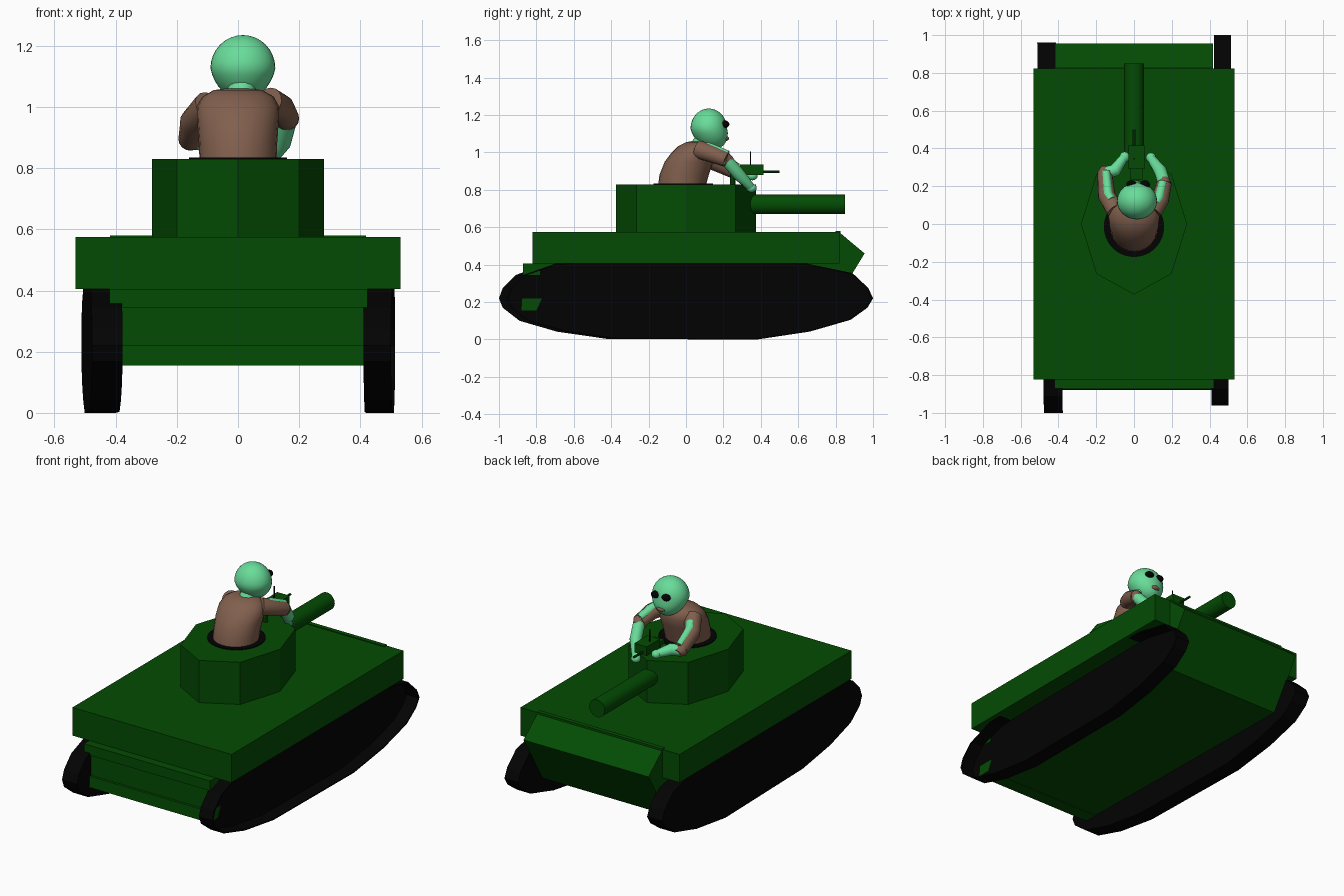
import bpy, bmesh, math
from mathutils import Vector

if "Cube" in bpy.data.objects:
    bpy.data.objects.remove(bpy.data.objects["Cube"])


def material(name, rgb):
    m = bpy.data.materials.new(name)
    m.use_nodes = True
    m.diffuse_color = (*rgb, 1)
    m.node_tree.nodes["Principled BSDF"].inputs["Base Color"].default_value = (*rgb, 1)
    return m


GREEN = material("army green", (0.001, 0.071, 0.001))
BLACK = material("track black", (0.0008, 0.0008, 0.0008))
SKIN = material("mint skin", (0.14, 0.72, 0.32))
BROWN = material("brown cloth", (0.22, 0.115, 0.075))


def finish(name, bm, mat, smooth=False):
    bmesh.ops.recalc_face_normals(bm, faces=bm.faces)
    mesh = bpy.data.meshes.new(name)
    bm.to_mesh(mesh)
    bm.free()
    mesh.materials.append(mat)
    ob = bpy.data.objects.new(name, mesh)
    bpy.context.collection.objects.link(ob)
    if smooth:
        bpy.ops.object.select_all(action="DESELECT")
        ob.select_set(True)
        bpy.context.view_layer.objects.active = ob
        bpy.ops.object.shade_smooth_by_angle(angle=math.radians(40))
    return ob


def loft(name, rings, mat, smooth=False):
    """Skin a list of equal-length point rings and cap both ends."""
    bm = bmesh.new()
    loops = [[bm.verts.new(p) for p in ring] for ring in rings]
    for a, b in zip(loops, loops[1:]):
        for i in range(len(a)):
            j = (i + 1) % len(a)
            bm.faces.new((a[i], a[j], b[j], b[i]))
    bm.faces.new(loops[0])
    bm.faces.new(loops[-1])
    return finish(name, bm, mat, smooth)


def section(profile, x, shear=0):
    """Place a (y, z) profile at x, with an optional slight yaw."""
    return [(x + shear * y, y, z) for y, z in profile]


def prism(name, profile, x0, x1, mat, shear=0):
    return loft(name, [section(profile, x, shear) for x in (x0, x1)], mat)


def box(name, x, y, z, mat):
    return prism(name, [(y[0], z[0]), (y[1], z[0]), (y[1], z[1]), (y[0], z[1])], *x, mat)


def ellipse(cx, cy, z, rx, ry, n):
    return [(cx + rx * math.cos(i * math.tau / n), cy + ry * math.sin(i * math.tau / n), z)
            for i in range(n)]


def tube(name, points, radii, mat, n=16):
    """Round limb or rod through points with a radius at each."""
    pts = [Vector(p) for p in points]
    rings = []
    for i, p in enumerate(pts):
        d = pts[min(i + 1, len(pts) - 1)] - pts[max(i - 1, 0)]
        q = d.to_track_quat("Z", "Y")
        rings.append([p + q @ Vector(c) for c in ellipse(0, 0, 0, radii[i], radii[i], n)])
    return loft(name, rings, mat, True)


def ball(name, centre, size, mat, segments=24):
    bm = bmesh.new()
    bmesh.ops.create_uvsphere(bm, u_segments=segments, v_segments=segments // 2, radius=1)
    bmesh.ops.scale(bm, vec=size, verts=bm.verts)
    bmesh.ops.translate(bm, vec=centre, verts=bm.verts)
    return finish(name, bm, mat, True)


# Hull
box("upper_hull", (-0.532, 0.532), (-0.822, 0.822), (0.405, 0.575), GREEN)
prism("lower_hull", [(-0.86, 0.158), (0.77, 0.158), (0.955, 0.46), (0.82, 0.573), (-0.8, 0.573),
                     (-0.8, 0.405), (-0.86, 0.405)], -0.418, 0.418, GREEN)
box("front_rim", (-0.418, 0.418), (0.8, 0.826), (0.55, 0.58), GREEN)
box("rear_ledge", (-0.42, 0.424), (-0.872, -0.78), (0.345, 0.405), GREEN)
prism("rear_lip", [(-0.88, 0.155), (-0.8, 0.155), (-0.77, 0.22), (-0.875, 0.22)],
      -0.415, 0.424, GREEN)

# Tracks: the left one is a dish, its tread band standing out from a recessed side
track = [(1, 0.22), (0.975, 0.275), (0.89, 0.355), (0.65, 0.405), (0.3, 0.43), (-0.3, 0.43),
         (-0.7, 0.405), (-0.87, 0.345), (-0.94, 0.275), (-0.96, 0.22), (-0.94, 0.17),
         (-0.85, 0.1), (-0.65, 0.042), (-0.38, 0.003), (0.38, 0), (0.66, 0.042),
         (0.88, 0.105), (0.97, 0.17)]
inner = [(0.02 + (y - 0.02) * 0.988, 0.215 + (z - 0.215) * 0.97) for y, z in track]
loft("left_track", [section(track, 0.417, 0.007), section(track, 0.507, 0.007),
                    section(inner, 0.507, 0.007), section(inner, 0.427, 0.007)], BLACK)
prism("right_track", [(y - 0.04, z) for y, z in track], -0.495, -0.395, BLACK, -0.018)

# Turret, hatch and main gun
loft("turret", [ellipse(0, 0, z, 0.281, 0.373, 8) for z in (0.57, 0.83)], GREEN)
loft("hatch_ring", [ellipse(0, -0.015, z, 0.16, 0.16, 32) for z in (0.82, 0.835)], BLACK)
tube("main_gun", [(0, 0.3, 0.722), (0, 0.85, 0.722)], [0.052] * 2, GREEN, 32)

# Small deck gun
box("deck_gun_body", (-0.028, 0.055), (0.29, 0.415), (0.88, 0.935), GREEN)
box("deck_gun_grip", (-0.02, 0.045), (0.235, 0.29), (0.885, 0.91), GREEN)
tube("deck_gun_barrel", [(0, 0.4, 0.897), (0, 0.5, 0.897)], [0.007] * 2, GREEN, 8)
tube("deck_gun_sight", [(0, 0.345, 0.93), (0, 0.345, 1.005)], [0.004] * 2, BLACK, 6)
tube("deck_gun_post", [(0.01, 0.25, 0.82), (0.01, 0.25, 0.89)], [0.014] * 2, GREEN, 8)

# Gunner body: rings of (centre y, z, half width, half depth)
torso = [(-0.02, 0.83, 0.126, 0.128), (-0.01, 0.88, 0.128, 0.132), (0.016, 0.95, 0.133, 0.13),
         (0.04, 1.0, 0.135, 0.117), (0.055, 1.035, 0.115, 0.095), (0.065, 1.055, 0.08, 0.065),
         (0.07, 1.06, 0.045, 0.04)]
loft("torso", [ellipse(0, cy, z, rx, ry, 24) for cy, z, rx, ry in torso], BROWN, True)
tube("neck", [(0.01, 0.07, 1.03), (0.015, 0.11, 1.1)], [0.047, 0.045], SKIN)

# Gunner head, drawn out towards the chin
head = ball("head", (0, 0, 0), (0.106, 0.098, 0.108), SKIN, 32)
for v in head.data.vertices:
    low = max(0, -v.co.z)
    v.co.x *= 1 - 1.5 * low
    v.co.y += 0.25 * low
head.location = (0.016, 0.122, 1.127)
for side, x in (("left", 0.058), ("right", -0.014)):
    ball(side + "_eye", (x, 0.208, 1.151), (0.027, 0.024, 0.02), BLACK, 16)
ball("mouth", (0.018, 0.212, 1.075), (0.029, 0.018, 0.014), BROWN, 16)

# Arms: shoulder, mid, elbow, wrist, hand
arms = {
    "left": [(0.1, 0.07, 1.015), (0.14, 0.13, 0.995), (0.16, 0.215, 0.962),
             (0.14, 0.28, 0.885), (0.09, 0.35, 0.81)],
    "right": [(-0.095, 0.07, 1.005), (-0.145, 0.15, 0.95), (-0.155, 0.27, 0.895),
              (-0.1, 0.285, 0.89), (-0.05, 0.355, 0.875)],
}
for side, path in arms.items():
    s = 1 if side == "left" else -1
    shoulder, mid, elbow, wrist, hand = map(Vector, path)
    tube(side + "_sleeve", [shoulder, mid, elbow], [0.05, 0.046, 0.04], BROWN)
    tube(side + "_elbow_cuff", [elbow, elbow + Vector((0, 0.03, -0.01))], [0.04, 0.022], BROWN)
    # Bare arm shows through the open upper seam of the sleeve
    lift = Vector((-0.006 * s, 0.008, 0.026))
    seam = [p + lift for p in (shoulder.lerp(mid, 0.6), mid, elbow)]
    tube(side + "_upper_arm", seam, [0.026, 0.026, 0.022], SKIN)
    tube(side + "_forearm", [elbow, wrist, hand], [0.034, 0.034, 0.022], SKIN)
    ball(side + "_hand", hand, (0.027, 0.028, 0.024), SKIN, 16)
